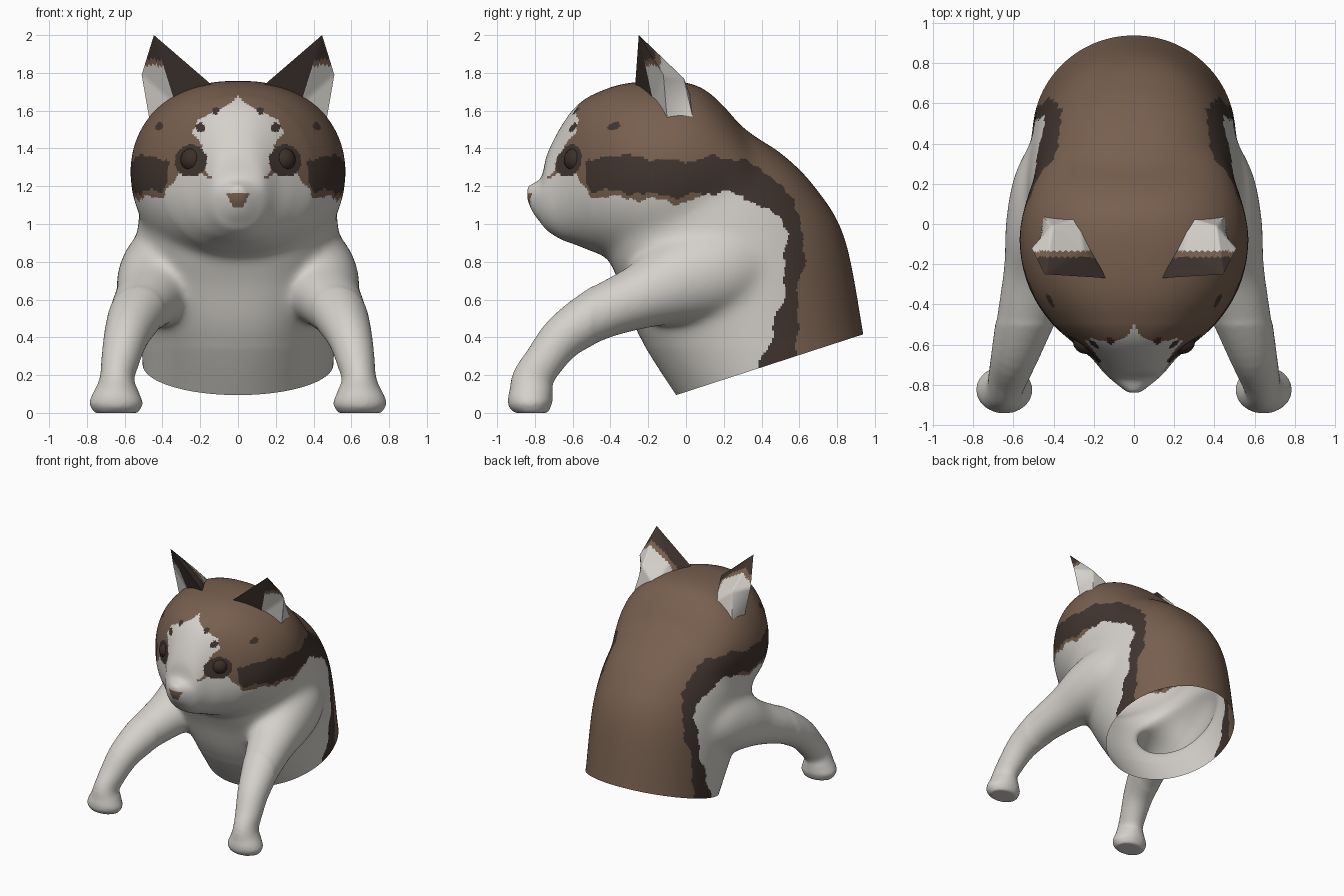
import bpy, bmesh, math
from mathutils import Vector
from mathutils.bvhtree import BVHTree

if "Cube" in bpy.data.objects:
    bpy.data.objects.remove(bpy.data.objects["Cube"])


def material(name, rgb):
    m = bpy.data.materials.new(name)
    m.diffuse_color = (*rgb, 1)
    m.use_nodes = True
    m.node_tree.nodes["Principled BSDF"].inputs["Base Color"].default_value = m.diffuse_color
    return m


WHITE, BROWN, DARK, EYE = range(4)
MATS = [material("white fur", (0.66, 0.635, 0.595)), material("brown fur", (0.185, 0.115, 0.077)),
        material("dark brown fur", (0.052, 0.035, 0.028)), material("eye brown", (0.045, 0.028, 0.021))]


def smooth_rows(rows, steps):
    """Catmull-Rom interpolation of a table of sections."""
    out = []
    for i in range(len(rows) - 1):
        p = [rows[max(0, i - 1)], rows[i], rows[i + 1], rows[min(len(rows) - 1, i + 2)]]
        for k in range(steps):
            t = k / steps
            out.append([0.5 * (2 * b + (c - a) * t + (2 * a - 5 * b + 4 * c - d) * t * t
                               + (3 * b - a - 3 * c + d) * t ** 3) for a, b, c, d in zip(*p)])
    out.append(list(rows[-1]))
    return out


def finish(name, bm):
    me = bpy.data.meshes.new(name)
    bm.to_mesh(me)
    bm.free()
    for m in MATS:
        me.materials.append(m)
    ob = bpy.data.objects.new(name, me)
    bpy.context.collection.objects.link(ob)
    return ob


def loft(name, rings):
    """Closed skin through equal rings of points."""
    bm = bmesh.new()
    vs = [[bm.verts.new(p) for p in r] for r in rings]
    n = len(vs[0])
    for a, b in zip(vs, vs[1:]):
        for i in range(n):
            j = (i + 1) % n
            bm.faces.new((a[i], a[j], b[j], b[i]))
    bm.faces.new(vs[0])
    bm.faces.new(vs[-1])
    bmesh.ops.recalc_face_normals(bm, faces=bm.faces)
    return finish(name, bm)


def turn(n):
    return [2 * math.pi * (i + 0.5) / n for i in range(n)]


def power(s, e):
    return math.copysign(abs(s) ** e, s)


def shade(ob, angle):
    bpy.ops.object.select_all(action='DESELECT')
    ob.select_set(True)
    bpy.context.view_layer.objects.active = ob
    bpy.ops.object.shade_smooth_by_angle(angle=math.radians(angle))


# Torso: tilted rings (front y, z, back y, z, half width, front roundness)
TORSO = [(.02, .0, .955, .3, .50, 1), (-.05, .09, .94, .42, .505, 1), (-.25, .41, .84, .93, .525, .85),
         (-.35, .68, .68, 1.2, .53, .68), (-.41, .82, .51, 1.37, .52, .65),
         (-.42, .92, .35, 1.475, .50, .7), (-.38, 1.05, .19, 1.61, .46, .85)]
torso_rings = []
for fy, fz, by, bz, w, e in smooth_rows(TORSO, 8):
    cy, cz, hy, hz = (fy + by) / 2, (fz + bz) / 2, (by - fy) / 2, (bz - fz) / 2
    torso_rings.append([(w * power(math.sin(t), e if math.cos(t) < 0 else (1 + e) / 2), cy + hy * math.cos(t),
                         cz + hz * math.cos(t)) for t in turn(72)])
body = loft("body", torso_rings)

# Head: upright rings from nose to nape (y, half width, top, bottom, middle)
HEAD = [(-.84, .03, 1.20, 1.125, 1.16), (-.81, .07, 1.215, 1.06, 1.15), (-.765, .125, 1.25, 1.0, 1.15),
        (-.735, .155, 1.37, .965, 1.15), (-.665, .215, 1.51, .92, 1.17), (-.585, .31, 1.62, .89, 1.2),
        (-.485, .42, 1.69, .85, 1.23), (-.35, .51, 1.74, .80, 1.26), (-.20, .56, 1.757, .76, 1.27),
        (-.05, .572, 1.757, .75, 1.28), (.08, .548, 1.725, .78, 1.28), (.2, .51, 1.625, .85, 1.25),
        (.32, .46, 1.48, .9, 1.2), (.44, .38, 1.36, .95, 1.12)]
head_rings = []
for y, w, top, bot, mid in smooth_rows(HEAD, 5):
    ring = []
    for t in turn(72):
        c = math.cos(t)
        ring.append((w * power(math.sin(t), .85), y, mid + c * (top - mid if c > 0 else mid - bot)))
    head_rings.append(ring)
head = loft("head", head_rings)

# Front legs with paws (x, y, z, radius across, radius along)
LEG = [(.30, .42, .78, .18, .18), (.37, .2, .76, .23, .25), (.42, -.03, .70, .225, .235),
       (.47, -.24, .615, .185, .175), (.535, -.45, .53, .15, .145), (.59, -.64, .41, .12, .12),
       (.625, -.755, .27, .1, .105), (.64, -.81, .18, .092, .11), (.643, -.82, .11, .12, .115),
       (.645, -.825, .05, .142, .118), (.645, -.82, .0, .115, .09)]


def leg(side):
    rows = smooth_rows(LEG, 4)
    pts = [Vector(r[:3]) for r in rows]
    rings = []
    for i, r in enumerate(rows):
        d = (pts[min(i + 1, len(pts) - 1)] - pts[max(i - 1, 0)]).normalized()
        if i >= len(pts) - 3:
            d = Vector((0, 0, -1))
        u = Vector((1, 0, 0))
        u = (u - d * u.dot(d)).normalized()
        v = d.cross(u)
        ring = [pts[i] + u * r[3] * math.cos(t) + v * r[4] * math.sin(t) for t in turn(28)]
        rings.append([(p.x * side, p.y, max(p.z, 0)) for p in ring])
    return loft("front_leg", rings)


def apply(mod):
    bpy.context.view_layer.objects.active = body
    bpy.ops.object.modifier_apply(modifier=mod.name)


# Join head and legs to the torso as one even skin
for part in (head, leg(1), leg(-1)):
    mod = body.modifiers.new("join", 'BOOLEAN')
    mod.operation, mod.solver, mod.object = 'UNION', 'EXACT', part
    apply(mod)
    bpy.data.objects.remove(part)
mod = body.modifiers.new("even_skin", 'REMESH')
mod.mode, mod.voxel_size = 'VOXEL', .013
apply(mod)
body.data.materials.clear()
for m in MATS:
    body.data.materials.append(m)


def lerp(table, v):
    if v <= table[0][0]:
        return table[0][1]
    for (a, p), (b, q) in zip(table, table[1:]):
        if v <= b:
            return p + (q - p) * (v - a) / (b - a)
    return table[-1][1]


# Coat pattern boundaries, by y or by z
WHITE_TOP = [(-.58, 1.26), (-.5, 1.15), (-.2, 1.13), (0, 1.11), (.12, 1.165), (.25, 1.165), (.4, 1.1), (.6, .95)]
WHITE_BACK = [(.27, .39), (.4, .45), (.6, .51), (.8, .53), (.95, .53), (1.05, .48), (1.2, .45)]
DARK_TOP = [(-.5, 1.33), (-.4, 1.37), (0, 1.33), (.15, 1.36), (.3, 1.34), (.4, 1.28), (.5, 1.22), (.6, 1.1)]
DARK_BACK = [(.27, .6), (.5, .58), (.8, .62), (1.0, .62), (1.15, .57), (1.25, .52)]
BLAZE = [(1.25, .17), (1.4, .19), (1.48, .24), (1.55, .2), (1.62, .08), (1.68, 0)]
SPOTS = [(.2, 1.51, .025), (.12, 1.60, .02), (.42, 1.52, .022)]


def coat(c):
    a, y, z = abs(c.x), c.y, c.z
    wob = .01 * math.sin(31 * y + 17 * z) + .006 * math.sin(67 * y - 43 * z)
    if y < -.35 and z > 1.0:
        if y < -.7 and 1.09 < z < 1.165 and a < .025 + (z - 1.09) * .5:
            return BROWN
        if ((a - .25) / .085) ** 2 + ((z - 1.335) / .085) ** 2 < 1:
            return DARK
        if any(math.hypot(a - sx, z - sz) < r for sx, sz, r in SPOTS):
            return DARK
        if 1.25 < z < 1.68 and a < lerp(BLAZE, z) + wob:
            return WHITE
    low = lerp(WHITE_TOP, y) + wob
    if z < low and y < lerp(WHITE_BACK, z) + wob:
        return WHITE
    if y < .08 and z < low + .03:
        return BROWN
    if z < lerp(DARK_TOP, y) + wob and y < lerp(DARK_BACK, z) + wob:
        return DARK if y > -.53 else BROWN
    return BROWN


# Blend the shoulders and neck, open the underside and paint the coat
bm = bmesh.new()
bm.from_mesh(body.data)
blend = [v for v in bm.verts if v.co.y > -.5 and v.co.z > .35]
for _ in range(50):
    bmesh.ops.smooth_vert(bm, verts=blend, factor=.5, use_axis_x=True, use_axis_y=True, use_axis_z=True)
for _ in range(3):
    bmesh.ops.smooth_vert(bm, verts=bm.verts, factor=.5, use_axis_x=True, use_axis_y=True, use_axis_z=True)
bmesh.ops.bisect_plane(bm, geom=bm.verts[:] + bm.edges[:] + bm.faces[:], plane_co=(0, -.05, .095),
                       plane_no=(0, .32, -.985), clear_outer=True)
for f in bm.faces:
    f.material_index = coat(f.calc_center_median())
surface = BVHTree.FromBMesh(bm)
bm.to_mesh(body.data)
bm.free()
shade(body, 60)

# Ears: cupped shells, dark inside, white and brown behind
EAR = dict(T=(.445, -.25, 2.0), I=(.12, -.27, 1.72), C=(.33, -.17, 1.63), M=(.51, -.12, 1.79),
           P=(.47, -.10, 1.56), O=(.45, .035, 1.57), K=(.41, -.01, 1.77), B=(.27, .03, 1.66), L=(.25, -.13, 1.78))
for side, label in ((1, "right"), (-1, "left")):
    bm = bmesh.new()
    v = {k: bm.verts.new((x * side, y, z)) for k, (x, y, z) in EAR.items()}
    inner = bm.faces.layers.int.new("inner")
    for names, col, inside in (("TIC", DARK, 1), ("TCM", WHITE, 1), ("CPM", WHITE, 1), ("TMK", WHITE, 0),
                               ("MPOK", WHITE, 0), ("KOB", WHITE, 0), ("TKL", WHITE, 0), ("KBL", WHITE, 0),
                               ("LBI", WHITE, 0), ("TLI", WHITE, 0)):
        f = bm.faces.new([v[k] for k in names])
        f.material_index, f[inner] = col, inside
    bmesh.ops.recalc_face_normals(bm, faces=bm.faces)
    bmesh.ops.subdivide_edges(bm, edges=bm.edges, cuts=11, use_grid_fill=True)
    for f in bm.faces:
        c = f.calc_center_median()
        if f.material_index == WHITE:
            edge = (c.z - 1.84) if f[inner] else (-.135 - c.y)
            f.material_index = WHITE if edge < 0 else BROWN if edge < .03 else DARK
    shade(finish(label + "_ear", bm), 60)

# Eyes: balls sunk into the face
for side, label in ((1, "right"), (-1, "left")):
    hit = surface.ray_cast(Vector((.24 * side, -2, 1.34)), Vector((0, 1, 0)))[0]
    bm = bmesh.new()
    bmesh.ops.create_uvsphere(bm, u_segments=16, v_segments=10, radius=.065)
    bmesh.ops.translate(bm, verts=bm.verts, vec=(.24 * side, (hit.y if hit else -.58) + .045, 1.34))
    for f in bm.faces:
        f.material_index = EYE
    shade(finish(label + "_eye", bm), 60)
